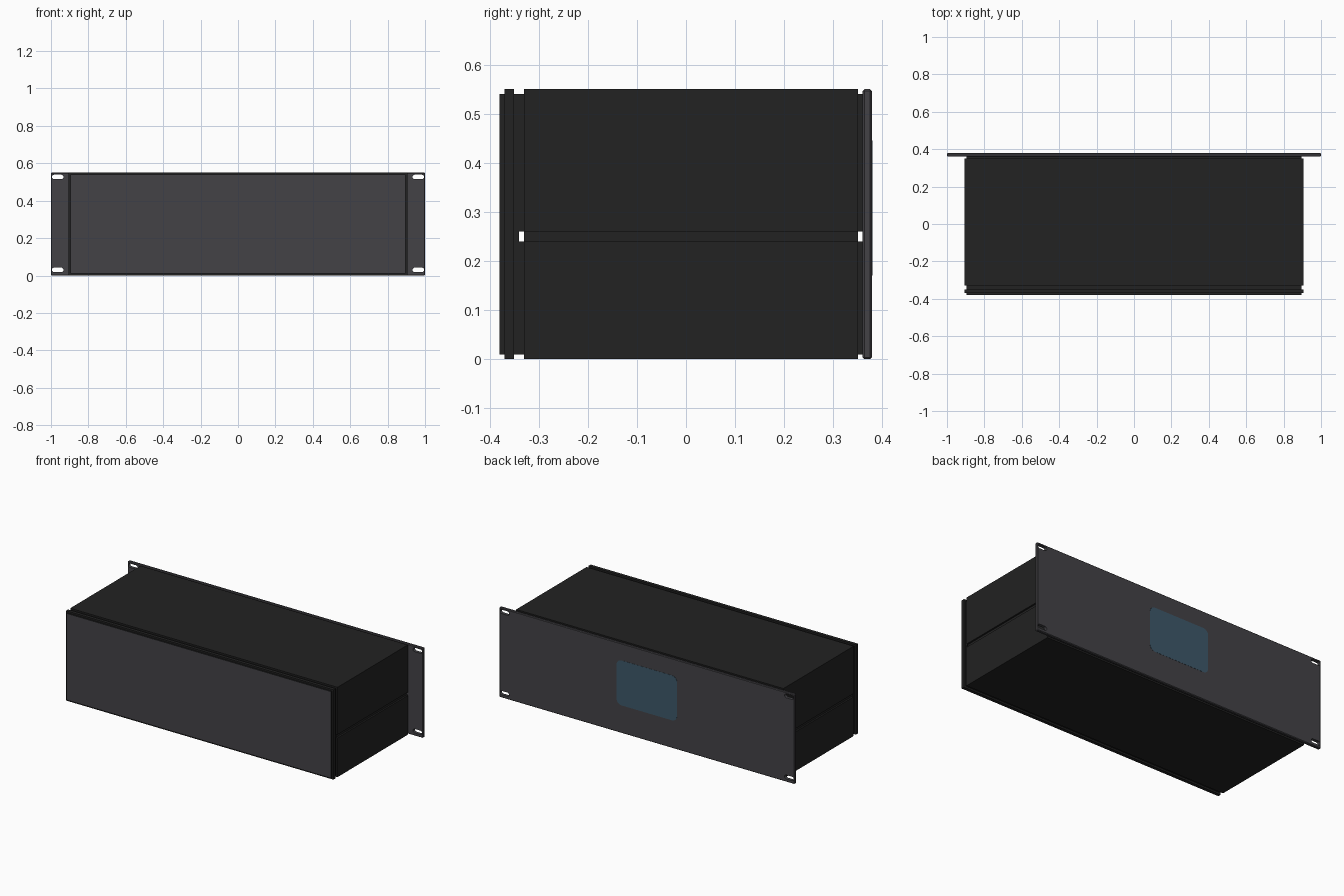
import bpy, bmesh, math

if "Cube" in bpy.data.objects:
    bpy.data.objects.remove(bpy.data.objects["Cube"])


def material(name, rgb):
    m = bpy.data.materials.new(name)
    m.diffuse_color = (*rgb, 1)
    m.use_nodes = True
    m.node_tree.nodes["Principled BSDF"].inputs["Base Color"].default_value = m.diffuse_color
    return m


BLACK = material("black steel", (0.016, 0.016, 0.016))
GREY = material("charcoal panel", (0.056, 0.0545, 0.061))
BLUE = material("blue window", (0.048, 0.098, 0.144))


def add_object(name, bm, *mats):
    bmesh.ops.recalc_face_normals(bm, faces=bm.faces)
    me = bpy.data.meshes.new(name)
    bm.to_mesh(me)
    bm.free()
    for m in mats:
        me.materials.append(m)
    ob = bpy.data.objects.new(name, me)
    bpy.context.scene.collection.objects.link(ob)
    return ob


def add_box(bm, x, y, z):
    verts = bmesh.ops.create_cube(bm, size=1)["verts"]
    for v in verts:
        for i, (a, b) in enumerate((x, y, z)):
            v.co[i] = (a + b) / 2 + v.co[i] * (b - a)


def boxes(name, mat, *specs):
    bm = bmesh.new()
    for s in specs:
        add_box(bm, *s)
    return add_object(name, bm, mat)


def rounded_plate(name, mat, cx, cz, w, h, r, y0, y1, steps=6):
    """Rounded rectangle in xz, extruded along y."""
    bm = bmesh.new()
    pts = []
    for k, (sx, sz) in enumerate(((1, 1), (-1, 1), (-1, -1), (1, -1))):
        for i in range(steps + 1):
            a = math.pi / 2 * (k + i / steps)
            pts.append((cx + sx * (w / 2 - r) + r * math.cos(a), y0,
                        cz + sz * (h / 2 - r) + r * math.sin(a)))
    f = bm.faces.new([bm.verts.new(p) for p in pts])
    ext = bmesh.ops.extrude_face_region(bm, geom=[f])["geom"]
    bmesh.ops.translate(bm, vec=(0, y1 - y0, 0),
                        verts=[e for e in ext if isinstance(e, bmesh.types.BMVert)])
    return add_object(name, bm, mat)


IN, OUT, T = 0.895, 0.905, 0.01   # inner body, outer cover, sheet thickness


def sides(x0, x1, y, z):
    return [((x0, x1), y, z), ((-x1, -x0), y, z)]


# Inner body: hollow, with an open slit at mid height
for name, z, lid in (("lower", (0.01, 0.24), (0.01, 0.02)),
                     ("upper", (0.26, 0.54), (0.53, 0.54))):
    boxes(name + "_inner_tray", BLACK,
          *sides(IN - T, IN, (-0.34, 0.36), z),
          ((-IN + T, IN - T), (-0.34, 0.36), lid))

# Outer covers: U-shaped sheets around the inner trays
for name, z, lid in (("lower", (0.0, 0.24), (0.0, 0.01)),
                     ("upper", (0.26, 0.55), (0.54, 0.55))):
    boxes(name + "_outer_cover", BLACK,
          *sides(IN, OUT, (-0.33, 0.35), z),
          ((-IN, IN), (-0.33, 0.35), lid))

# Recessed strips that close the groove along each side
boxes("side_groove_strips", BLACK, *sides(IN - T, IN, (-0.33, 0.35), (0.24, 0.26)))

# Front bezel: neck, wide flange and stepped face
boxes("front_neck", BLACK, ((-IN, IN), (-0.35, -0.34), (0.01, 0.54)))
boxes("front_flange", BLACK, ((-OUT, OUT), (-0.37, -0.35), (0, 0.55)))
bm = bmesh.new()
add_box(bm, (-IN, IN), (-0.38, -0.37), (0.01, 0.54))
face = add_object("front_panel", bm, BLACK, GREY)
for p in face.data.polygons:
    p.material_index = 1 if p.normal.y < -0.5 else 0

# Rack panel with bevelled edges and slotted corners
bm = bmesh.new()
add_box(bm, (-1, 1), (0.36, 0.379), (0, 0.55))
bmesh.ops.bevel(bm, geom=bm.edges[:], offset=0.004, segments=1, affect='EDGES')
panel = add_object("rack_panel", bm, GREY)
for sx in (-1, 1):
    for z in (0.03, 0.527):
        cutter = rounded_plate("slot_cutter", GREY, sx * 0.964, z,
                               0.062, 0.024, 0.0119, 0.34, 0.40)
        cutter.hide_render = True
        mod = panel.modifiers.new("slot", 'BOOLEAN')
        mod.operation, mod.solver, mod.object = 'DIFFERENCE', 'EXACT', cutter
        bpy.context.view_layer.objects.active = panel
        bpy.ops.object.modifier_apply(modifier=mod.name)
        bpy.data.objects.remove(cutter)

# Thin blue window on the rack panel
rounded_plate("display_window", BLUE, 0, 0.308, 0.41, 0.275, 0.035, 0.377, 0.38)
